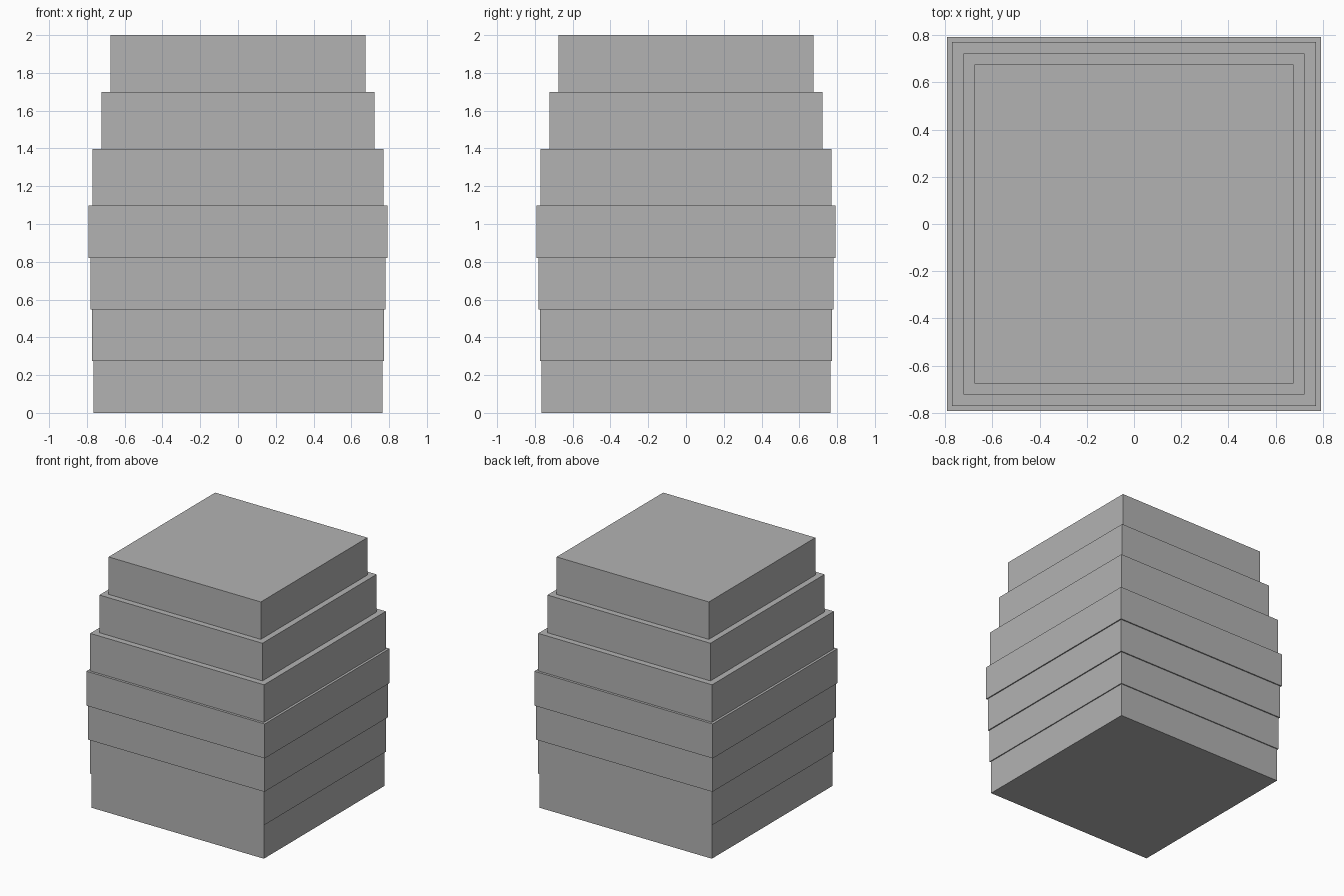
import bpy

if "Cube" in bpy.data.objects:
    bpy.data.objects.remove(bpy.data.objects["Cube"])

# One plain grey for the whole stack
grey = bpy.data.materials.new("grey")
grey.diffuse_color = (0.45, 0.45, 0.45, 1.0)
grey.use_nodes = True
grey.node_tree.nodes["Principled BSDF"].inputs["Base Color"].default_value = grey.diffuse_color

# Square slabs from bottom to top: (half width, top height)
slabs = [(0.765, 0.274), (0.773, 0.547), (0.782, 0.821), (0.791, 1.097),
         (0.771, 1.398), (0.723, 1.70), (0.675, 2.0)]

base = 0.0
for number, (half, top) in enumerate(slabs, 1):
    bpy.ops.mesh.primitive_cube_add(size=1, location=(0, 0, (base + top) / 2))
    slab = bpy.context.object
    slab.name = f"slab_{number}"
    slab.scale = (2 * half, 2 * half, top - base)
    slab.data.materials.append(grey)
    base = top
